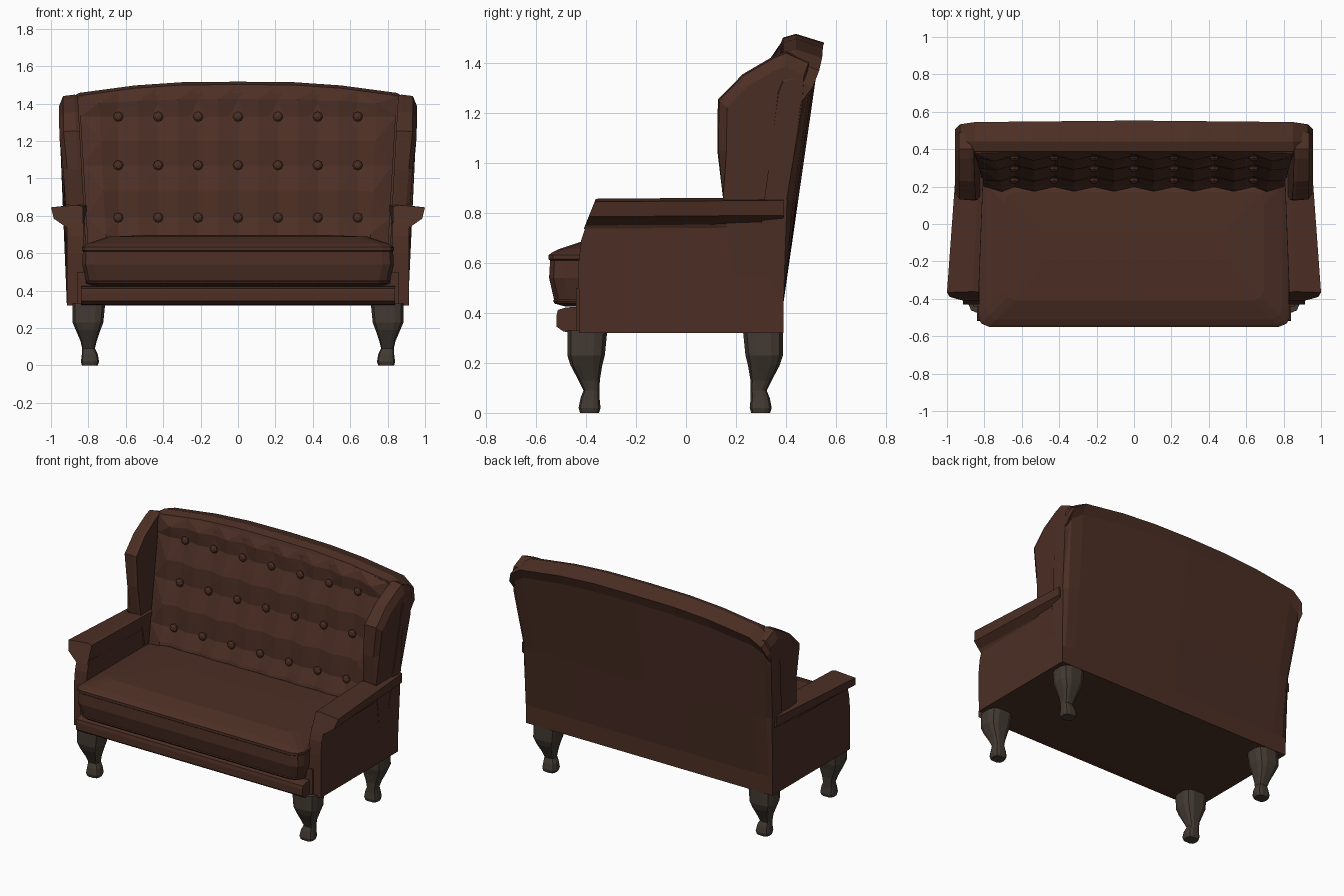
import bpy, bmesh, math
from mathutils import Matrix

if "Cube" in bpy.data.objects:
    bpy.data.objects.remove(bpy.data.objects["Cube"])


def material(name, rgb):
    m = bpy.data.materials.new(name)
    m.diffuse_color = (*rgb, 1)
    m.use_nodes = True
    m.node_tree.nodes["Principled BSDF"].inputs["Base Color"].default_value = m.diffuse_color
    return m


LEATHER = material("brown leather", (0.072, 0.028, 0.018))
WOOD = material("dark wood", (0.056, 0.042, 0.032))


def lerp(table, t):
    """Piecewise linear lookup in [(t, value), ...]."""
    if t <= table[0][0]:
        return table[0][1]
    for (a, va), (b, vb) in zip(table, table[1:]):
        if t <= b:
            return va + (vb - va) * (t - a) / (b - a)
    return table[-1][1]


def finish(bm, name, mat, mirror=False):
    bmesh.ops.recalc_face_normals(bm, faces=bm.faces)
    me = bpy.data.meshes.new(name)
    bm.to_mesh(me)
    bm.free()
    me.materials.append(mat)
    ob = bpy.data.objects.new(name, me)
    bpy.context.collection.objects.link(ob)
    if mirror:
        mod = ob.modifiers.new("mirror", 'MIRROR')
        mod.use_mirror_merge = False
    return ob


def loft(name, loops, mat, mirror=False):
    """Skin closed loops of equal length and cap both ends."""
    bm = bmesh.new()
    rows = [[bm.verts.new(p) for p in loop] for loop in loops]
    n = len(rows[0])
    for a, b in zip(rows, rows[1:]):
        for i in range(n):
            j = (i + 1) % n
            bm.faces.new((a[i], a[j], b[j], b[i]))
    bm.faces.new(rows[0])
    bm.faces.new(rows[-1])
    return finish(bm, name, mat, mirror)


def chamfer_rect(x0, x1, y0, y1, z, c, r=0.3):
    """Rectangle loop with three-point corners of size c."""
    pts = []
    for cx, cy, sx, sy in ((x0, y0, 1, 1), (x1, y0, -1, 1), (x1, y1, -1, -1), (x0, y1, 1, -1)):
        corner = [(cx, cy + sy * c), (cx + sx * c * r, cy + sy * c * r), (cx + sx * c, cy)]
        if sx != sy:
            corner.reverse()
        pts += [(x, y, z) for x, y in corner]
    return pts


def extrude_x(name, profile, x0, x1, mirror=False):
    loft(name, [[(x, y, z) for y, z in profile] for x in (x0, x1)], LEATHER, mirror)


# Seat base and front rail
extrude_x("seat_base", [(-0.44, 0.32), (0.388, 0.32), (0.388, 0.5), (-0.44, 0.5)], -0.86, 0.86)
extrude_x("front_rail", [(-0.43, 0.322), (-0.49, 0.325), (-0.518, 0.345), (-0.518, 0.39),
                         (-0.513, 0.412), (-0.48, 0.422), (-0.43, 0.425)], -0.84, 0.84)

# Seat cushion: crowned top with piping bands
cushion = []
for z, d in ((0.425, 0.07), (0.437, 0.025), (0.448, 0.018), (0.453, 0.022), (0.54, 0.002), (0.61, 0.006),
             (0.615, 0.0), (0.632, 0.0), (0.642, 0.014), (0.655, 0.04), (0.688, 0.14), (0.697, 0.36)):
    cushion.append(chamfer_rect(-0.835 + d, 0.835 - d, -0.55 + d, 0.31 - d, z, 0.06 if d < 0.3 else 0.01))
loft("seat_cushion", cushion, LEATHER)

# Arms: side panel and flared top roll
extrude_x("arm_panel", [(0.39, 0.32), (-0.428, 0.32), (-0.43, 0.6), (-0.42, 0.69), (-0.397, 0.76), (0.39, 0.76)],
          0.825, 0.915, True)
section = [(0.83, 0.74), (0.83, 0.85), (0.86, 0.857), (1.0, 0.845), (0.985, 0.785), (0.935, 0.75), (0.912, 0.735)]
front = [(x, -0.36 - (0.86 - z) * 0.4, z) for x, z in section]
rear = [(min(x * 0.965, 0.945) if z > 0.745 else x, 0.39, z + 0.006) for x, z in section]
loft("arm_roll", [front, rear], LEATHER, True)

# Back shell: profile swept across the width under a curved top line
TOP = [(0, 1.517), (0.3, 1.514), (0.55, 1.497), (0.85, 1.457), (0.93, 1.405), (0.957, 1.34)]
WIDTH = [(0.75, 0.915), (1.0, 0.93), (1.25, 0.955), (1.4, 0.957)]


def back_y(z):
    return 0.39 + max(0, z - 0.44) * 0.144


shell = []
for x in (-0.957, -0.93, -0.85, -0.55, -0.3, 0, 0.3, 0.55, 0.85, 0.93, 0.957):
    zt = lerp(TOP, abs(x))
    bow = lerp([(0, 0), (0.85, 0.008), (0.93, 0.02), (0.957, 0.045)], abs(x))
    prof = [(0.28, 0.32), (0.28, 0.6), (0.37, zt - 0.06), (0.388, zt - 0.015), (0.44, zt),
            (0.553 - bow, zt - 0.035), (back_y(zt - 0.1) - bow, zt - 0.1),
            (back_y(0.85) - bow, 0.85), (0.39, 0.44), (0.39, 0.32)]
    shell.append([(x * lerp(WIDTH, z) / 0.957, y, z) for y, z in prof])
loft("back_shell", shell, LEATHER)

# Wings: rolled front edge, outer face inset
WING = [(0.19, 0.55), (0.148, 0.86), (0.13, 1.05), (0.132, 1.25), (0.23, 1.35), (0.35, 1.42),
        (0.40, 1.44), (0.49, 1.40), (0.48, 1.25), (0.39, 0.78), (0.36, 0.55)]
cy, cz = 0.36, 1.05


def wing_loop(x_of_z, shrink):
    out = []
    for y, z in WING:
        s = shrink if z > 0.9 else 0
        out.append((x_of_z(z), y + (cy - y) * s, z + (cz - z) * s))
    return out


loft("wing", [wing_loop(lambda z: lerp([(0.6, 0.798), (1.45, 0.845)], z) + 0.012, 0),
              wing_loop(lambda z: lerp([(0.6, 0.83), (1.45, 0.875)], z), -0.02),
              wing_loop(lambda z: lerp(WIDTH, z) - 0.022, 0),
              wing_loop(lambda z: lerp(WIDTH, z), 0.14)], LEATHER, True)

# Tufted back panel: pulled in at buttons, padded between them
BX = [-0.64 + i * 0.64 / 3 for i in range(7)]
BZ = [0.79, 1.07, 1.33]
xs = [-0.85, -0.745]
for a in BX:
    xs += [a, a + 0.107]
xs.append(0.85)
zs = [0.62, 0.70, 0.79, 0.93, 1.07, 1.2, 1.33, 1.41, 1.47]


def panel_y(z):
    return 0.195 + (z - 0.68) * 0.225


bm = bmesh.new()
grid = []
for k, z in enumerate(zs):
    row = []
    for i, x in enumerate(xs):
        crease = i % 2 == 0
        if i in (0, len(xs) - 1) or k == len(zs) - 1:
            d = 0.012
        elif k in (2, 4, 6):
            d = 0.026 if crease else 0.002
        else:
            d = 0.004 if crease else -0.022
        zz = z if k < 7 else z + (lerp(TOP, abs(x)) - 1.49) * (k - 6) / 2
        row.append(bm.verts.new((x * lerp([(0.65, 0.945), (1.45, 1)], z) if abs(x) > 0.7 else x,
                                 panel_y(zz) + d, zz)))
    grid.append(row)
for k in range(len(zs) - 1):
    for i in range(len(xs) - 1):
        a, b, c, e = grid[k][i], grid[k][i + 1], grid[k + 1][i + 1], grid[k + 1][i]
        # split each quad so facets fan out of the buttons
        if (i + k) % 2 == 0:
            bm.faces.new((a, b, c))
            bm.faces.new((a, c, e))
        else:
            bm.faces.new((a, b, e))
            bm.faces.new((b, c, e))
panel = finish(bm, "tufted_back_panel", LEATHER)
solid = panel.modifiers.new("padding", 'SOLIDIFY')
solid.thickness = 0.05
if sum(f.normal.y for f in panel.data.polygons) > 0:
    panel.data.flip_normals()

# Buttons
bm = bmesh.new()
for x in BX:
    for z in BZ:
        mat = Matrix.Translation((x, panel_y(z) + 0.016, z)) @ Matrix.Diagonal((1, 0.75, 1, 1)) \
            @ Matrix.Rotation(math.pi / 2, 4, 'X')
        bmesh.ops.create_uvsphere(bm, u_segments=8, v_segments=5, radius=0.028, matrix=mat)
finish(bm, "back_buttons", LEATHER)

# Cabriole legs: (z, x0, x1, y0, y1)
LEG = [(0.33, 0.71, 0.885, -0.475, -0.315), (0.23, 0.72, 0.885, -0.475, -0.325),
       (0.19, 0.735, 0.868, -0.462, -0.335), (0.13, 0.755, 0.842, -0.43, -0.345),
       (0.09, 0.765, 0.833, -0.41, -0.346), (0.06, 0.75, 0.835, -0.422, -0.346),
       (0.02, 0.743, 0.84, -0.43, -0.342), (0.0, 0.75, 0.835, -0.424, -0.348)]
for name, rear_leg in (("front_leg", False), ("rear_leg", True)):
    loops = []
    for z, x0, x1, y0, y1 in LEG:
        if rear_leg:
            y0, y1 = -y1 - 0.087, -y0 - 0.087
        loops.append(chamfer_rect(x0, x1, y0, y1, z, (x1 - x0) * 0.28))
    loft(name, loops, WOOD, True)
